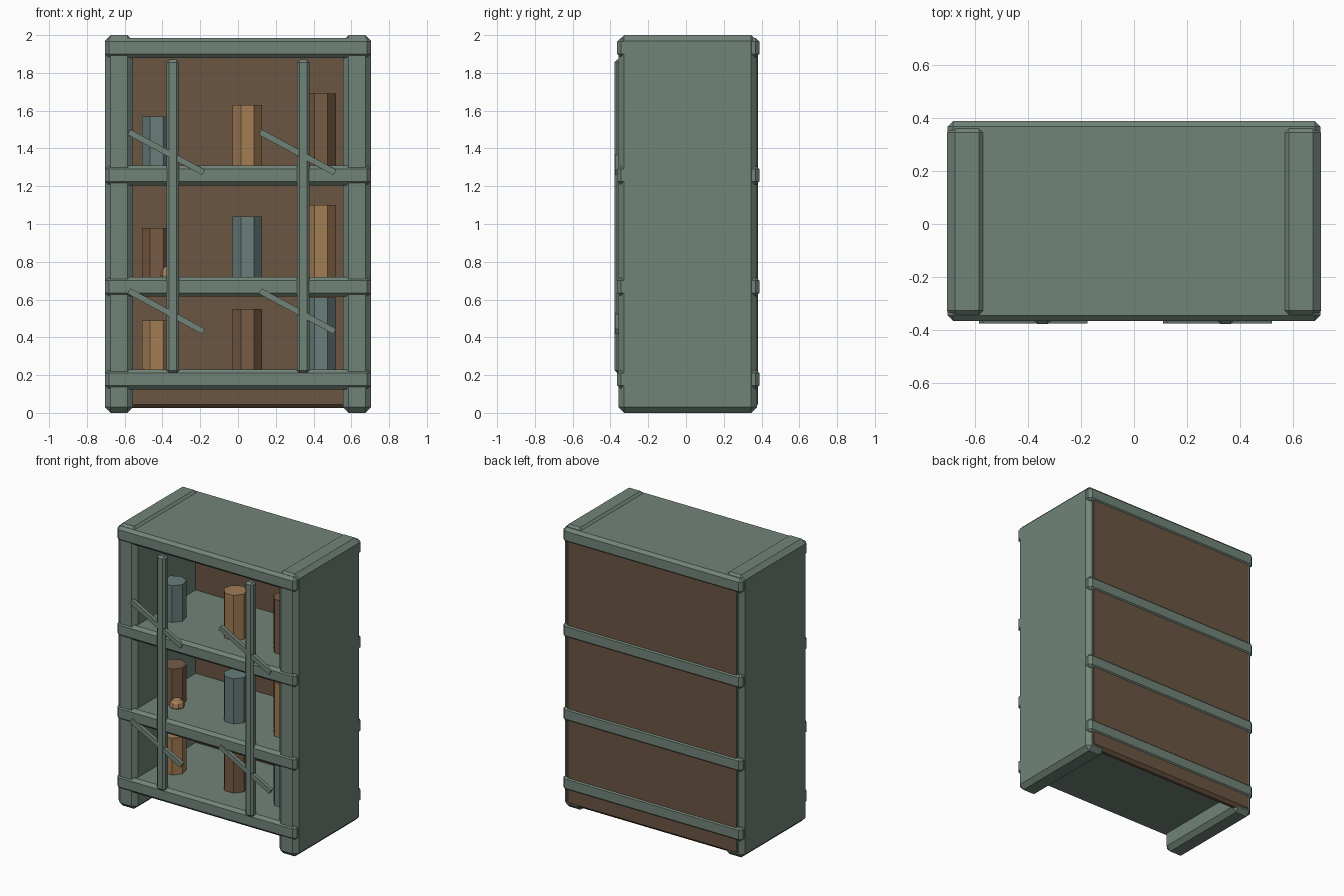
import bpy, bmesh, math
from mathutils import Matrix, Vector

if "Cube" in bpy.data.objects:
    bpy.data.objects.remove(bpy.data.objects["Cube"])


def material(name, rgb):
    m = bpy.data.materials.new(name)
    m.use_nodes = True
    m.diffuse_color = (*rgb, 1)
    m.node_tree.nodes["Principled BSDF"].inputs["Base Color"].default_value = (*rgb, 1)
    return m


green = material("grey green paint", (0.165, 0.23, 0.19))
brown = material("brown wood", (0.145, 0.09, 0.055))
jar_brown = material("brown clay", (0.185, 0.105, 0.06))
tan = material("tan clay", (0.36, 0.205, 0.09))
teal = material("grey teal glass", (0.14, 0.205, 0.195))


def finish(name, bm, mat):
    mesh = bpy.data.meshes.new(name)
    bm.to_mesh(mesh)
    bm.free()
    mesh.materials.append(mat)
    obj = bpy.data.objects.new(name, mesh)
    bpy.context.collection.objects.link(obj)
    return obj


def box(name, low, high, mat, chamfer=0.0, tilt=0.0):
    low, high = Vector(low), Vector(high)
    bm = bmesh.new()
    bmesh.ops.create_cube(bm, size=1, matrix=Matrix.Diagonal((*(high - low), 1)))
    if chamfer:
        bmesh.ops.bevel(bm, geom=bm.edges[:], offset=chamfer, segments=1,
                        affect="EDGES")
    turn = Matrix.Translation((low + high) / 2) @ Matrix.Rotation(tilt, 4, "Y")
    bmesh.ops.transform(bm, matrix=turn, verts=bm.verts)
    return finish(name, bm, mat)


def jar(name, x, z, height, mat):
    bm = bmesh.new()
    bmesh.ops.create_cone(bm, cap_ends=True, segments=7, radius1=0.08, radius2=0.08,
                          depth=height, matrix=Matrix.Translation((x, -0.1, z + height / 2)))
    return finish(name, bm, mat)


# Side panels and front bars, one per side
for side, s in (("right", -1), ("left", 1)):
    box(side + "_side_panel", (s * 0.63 - 0.075, -0.357, 0),
        (s * 0.63 + 0.075, 0.375, 2), green, 0.03)
    box(side + "_front_bar", (s * 0.345 - 0.033, -0.378, 0.21),
        (s * 0.345 + 0.033, -0.325, 1.87), green, 0.014)

# Back panel
box("back_panel", (-0.68, 0.32, 0.025), (0.68, 0.38, 1.95), brown, 0.02)

# Shelves, from the base to the top board
for label, z in (("base", 0.125), ("lower", 0.615), ("upper", 1.205), ("top", 1.88)):
    box(label + "_shelf", (-0.703, -0.365, z), (0.703, 0.388, z + 0.105), green, 0.02)

# Slanted braces across the front
for row, z in (("lower", 0.538), ("upper", 1.38)):
    for side, x in (("right", -0.38), ("left", 0.315)):
        box(f"{row}_{side}_brace", (x - 0.225, -0.376, z - 0.016),
            (x + 0.225, -0.35, z + 0.016), green, tilt=math.radians(28.5))

# Jars: three per shelf, growing to the left, with rotating colours
colours = (tan, jar_brown, teal)
for r, z in enumerate((0.23, 0.72, 1.31)):
    for c, x in enumerate((-0.43, 0.05, 0.44)):
        jar(f"jar_{r + 1}_{c + 1}", x, z, 0.26 + 0.06 * c, colours[(r + c) % 3])

# Small round pot beside the middle right jar
bm = bmesh.new()
bmesh.ops.create_uvsphere(bm, u_segments=8, v_segments=6, radius=0.05,
                          matrix=Matrix.Translation((-0.365, -0.16, 0.73)))
finish("small_pot", bm, tan)
